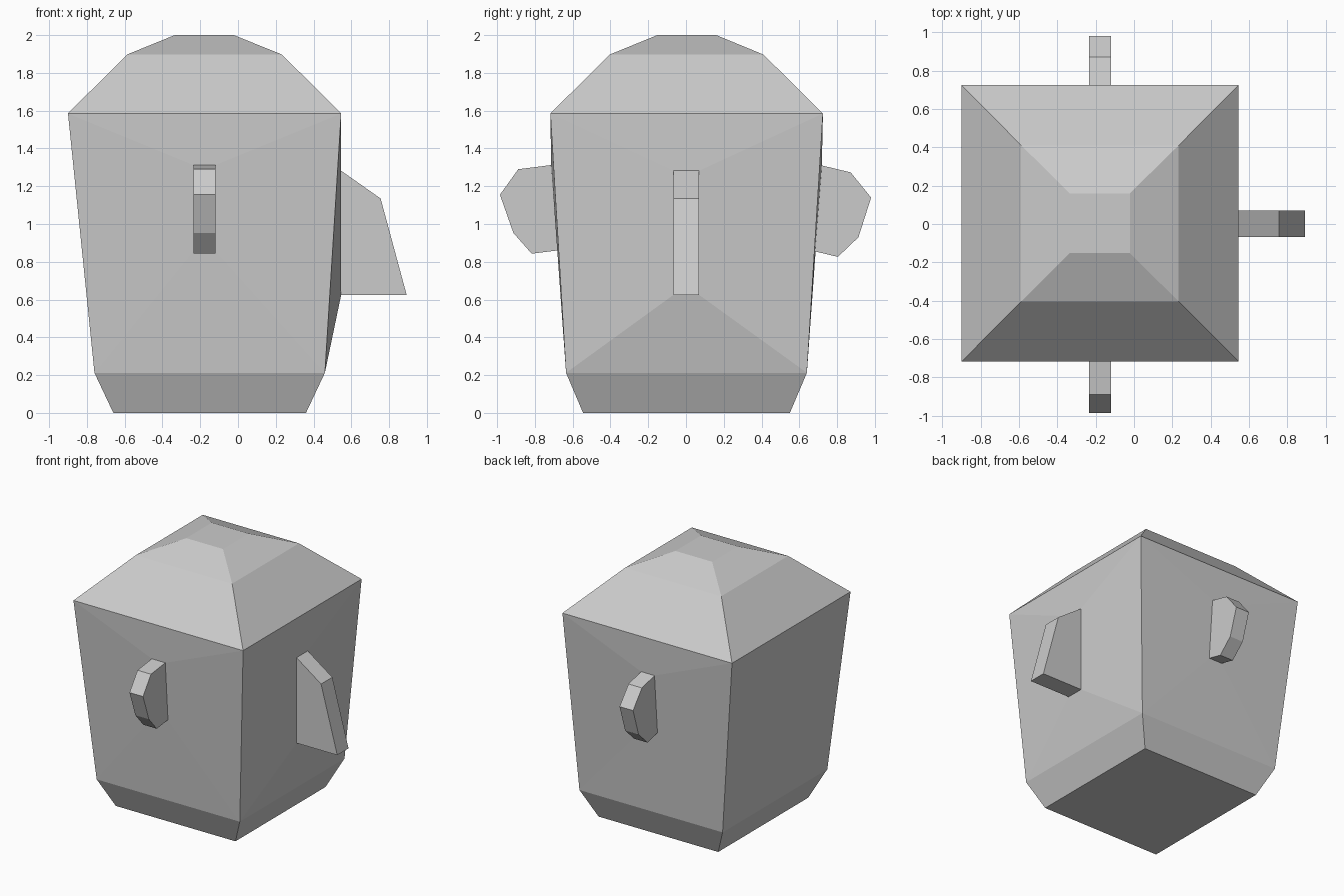
import bpy, bmesh

if "Cube" in bpy.data.objects:
    bpy.data.objects.remove(bpy.data.objects["Cube"])


def finish(name, bm):
    bmesh.ops.recalc_face_normals(bm, faces=bm.faces[:])
    mesh = bpy.data.meshes.new(name)
    bm.to_mesh(mesh)
    bm.free()
    obj = bpy.data.objects.new(name, mesh)
    bpy.context.collection.objects.link(obj)
    return obj


def fin(name, profile, place):
    """Extrude a profile sideways; the first-to-last edge is the open root."""
    bm = bmesh.new()
    a, b = [[bm.verts.new(place(side, *p)) for p in profile] for side in (0, 1)]
    bm.faces.new(a)
    bm.faces.new(b[::-1])
    for i in range(len(profile) - 1):
        bm.faces.new((a[i], a[i + 1], b[i + 1], b[i]))
    return finish(name, bm)


# Widths and side profiles of the projecting parts (top root to bottom root)
EAR_X = (-0.235, -0.12)
NOSE_Y = (-0.067, 0.07)
ear_front = [(-0.714, 1.312), (-0.888, 1.29), (-0.985, 1.155),
             (-0.914, 0.953), (-0.817, 0.843), (-0.681, 0.86)]
ear_back = [(0.719, 1.31), (0.872, 1.273), (0.98, 1.14),
            (0.913, 0.93), (0.804, 0.826), (0.683, 0.855)]
nose = [(0.546, 1.282), (0.755, 1.135), (0.893, 0.624), (0.546, 0.624)]


def ear_place(side, y, z):
    return (EAR_X[side], y, z)


def nose_place(side, x, z):
    return (x, NOSE_Y[side], z)


# Head: stacked square rings (x0, x1, y0, y1, z)
rings = [(-0.66, 0.36, -0.545, 0.55, 0.0),
         (-0.76, 0.46, -0.635, 0.64, 0.212),
         (-0.90, 0.546, -0.718, 0.725, 1.585),
         (-0.588, 0.233, -0.404, 0.41, 1.897),
         (-0.335, -0.022, -0.152, 0.16, 2.0)]
bm = bmesh.new()
loops = [[bm.verts.new(c) for c in ((x0, y0, z), (x1, y0, z), (x1, y1, z), (x0, y1, z))]
         for x0, x1, y0, y1, z in rings]
bm.faces.new(loops[0][::-1])
bm.faces.new(loops[-1])

# Root openings in the front, right and back walls, wound like the walls
roots = {0: (ear_place, ear_front, (0, 1)),
         1: (nose_place, nose, (0, 1)),
         2: (ear_place, ear_back, (1, 0))}
for level in range(len(loops) - 1):
    lo, hi = loops[level], loops[level + 1]
    for i in range(4):
        j = (i + 1) % 4
        outer = [lo[i], lo[j], hi[j], hi[i]]
        if level == 1 and i in roots:
            place, prof, (s, t) = roots[i]
            top, bottom = prof[0], prof[-1]
            inner = [bm.verts.new(place(side, *p)) for side, p in
                     ((s, bottom), (t, bottom), (t, top), (s, top))]
            for k in range(4):
                n = (k + 1) % 4
                bm.faces.new((outer[k], outer[n], inner[n], inner[k]))
        else:
            bm.faces.new(outer)
finish("head", bm)

# Ears and nose
fin("ear_front", ear_front, ear_place)
fin("ear_back", ear_back, ear_place)
fin("nose", nose, nose_place)
